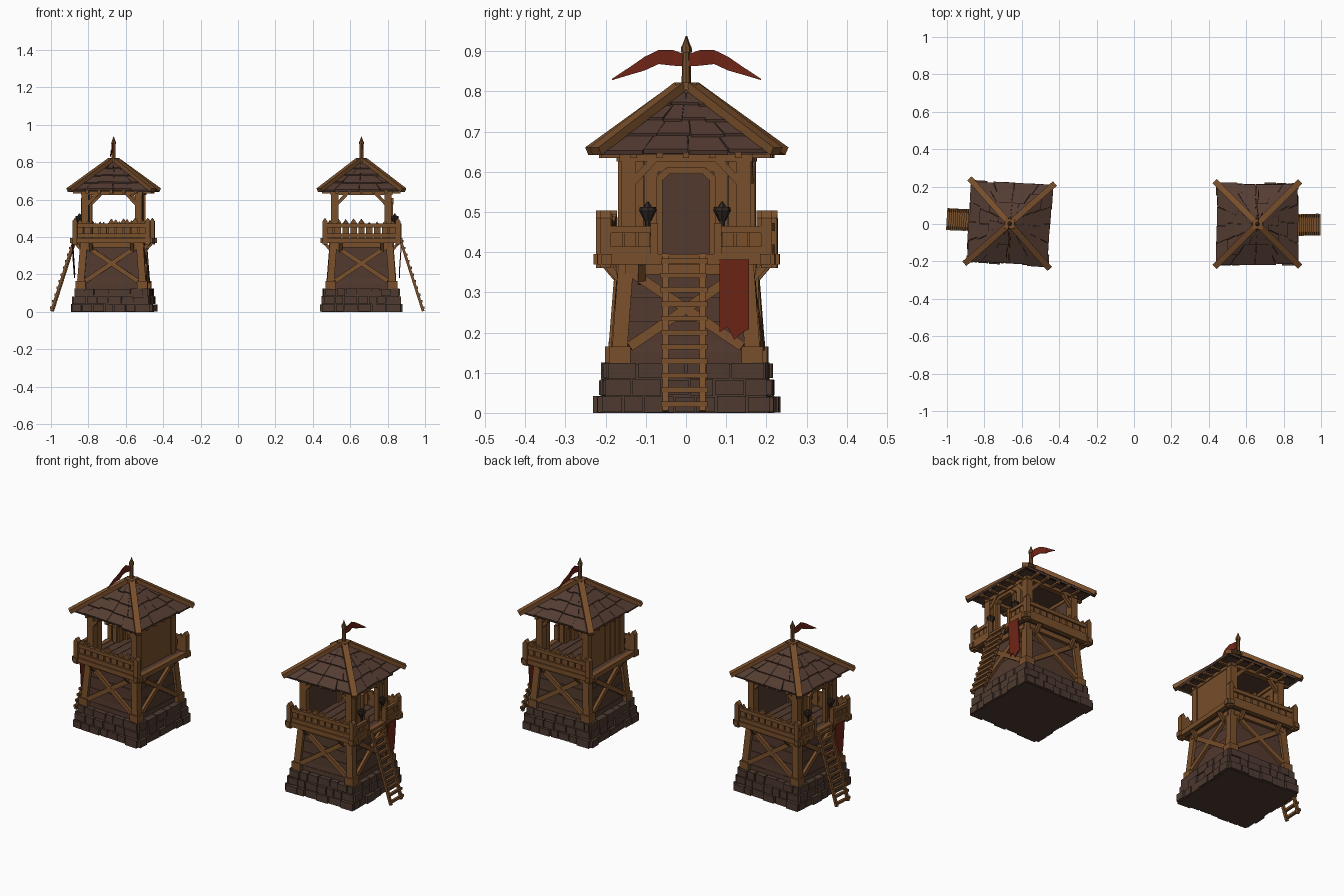
import bpy, bmesh, math, random
from mathutils import Matrix, Vector as V

random.seed(4)
if "Cube" in bpy.data.objects:
    bpy.data.objects.remove(bpy.data.objects["Cube"])


def material(name, rgb):
    m = bpy.data.materials.new(name)
    m.use_nodes = True
    m.diffuse_color = (*rgb, 1)
    bsdf = m.node_tree.nodes["Principled BSDF"]
    bsdf.inputs["Base Color"].default_value = (*rgb, 1)
    bsdf.inputs["Roughness"].default_value = 0.9
    return m


WOOD = material("warm wood", (0.19, 0.078, 0.024))
PLANK = material("dark planks", (0.085, 0.042, 0.027))
ROOF = material("roof boards", (0.09, 0.046, 0.032))
STONE = material("brown stone", (0.075, 0.042, 0.03))
RED = material("red cloth", (0.16, 0.018, 0.008))
IRON = material("dark iron", (0.03, 0.02, 0.016))

# Both towers share their meshes; the left one is turned to face outward
TOWERS = {
    "right": Matrix.Translation((-0.665, 0.002, 0)) @ Matrix.Rotation(math.radians(176.5), 4, "Z"),
    "left": Matrix.Translation((0.66, 0, 0)),
}
SIDES = [Matrix.Rotation(k * math.pi / 2, 4, "Z") for k in range(4)]
SIDE_DOOR, SIDE_BACK, SIDE_INNER, SIDE_FRONT = SIDES
ID = Matrix()


def finish(name, bm, mat):
    bmesh.ops.recalc_face_normals(bm, faces=bm.faces)
    mesh = bpy.data.meshes.new(name)
    bm.to_mesh(mesh)
    bm.free()
    mesh.materials.append(mat)
    for side, place in TOWERS.items():
        ob = bpy.data.objects.new(f"{side}_tower_{name}", mesh)
        ob.matrix_world = place
        bpy.context.collection.objects.link(ob)


def box(bm, c, s, m=ID):
    bmesh.ops.create_cube(bm, size=1, matrix=m @ Matrix.Translation(c) @ Matrix.Diagonal((*s, 1)))


def beam(bm, p, q, n, w, h, m=ID):
    """Bar from p to q, w wide and h thick along the facing direction n."""
    p, q = V(p), V(q)
    d = q - p
    side = d.cross(V(n)).normalized()
    up = side.cross(d).normalized()
    mat = Matrix((side * w, up * h, d)).transposed().to_4x4()
    bmesh.ops.create_cube(bm, size=1, matrix=m @ Matrix.Translation((p + q) / 2) @ mat)


def prism(bm, pts, off, m=ID):
    a = [bm.verts.new(m @ V(p)) for p in pts]
    b = [bm.verts.new(m @ (V(p) + V(off))) for p in pts]
    bm.faces.new(a)
    bm.faces.new(b[::-1])
    for i in range(len(a)):
        j = (i + 1) % len(a)
        bm.faces.new((a[i], a[j], b[j], b[i]))


def cone(bm, r0, r1, z0, z1, at=(0, 0), seg=4):
    k = math.sqrt(2) if seg == 4 else 1
    m = Matrix.Translation((*at, (z0 + z1) / 2)) @ Matrix.Rotation(math.pi / 4, 4, "Z")
    bmesh.ops.create_cone(bm, cap_ends=True, segments=seg, radius1=r0 * k, radius2=r1 * k,
                          depth=z1 - z0, matrix=m)


def picket(bm, x, y, w, z0, z1, m, t=0.012):
    """Upright board with a pointed top."""
    h = w / 2
    prism(bm, [(x, y - h, z0), (x, y + h, z0), (x, y + h, z1 - w * 0.7), (x, y, z1),
               (x, y - h, z1 - w * 0.7)], (t, 0, 0), m)


# Stone base: a core faced with uneven blocks in three courses
bm = bmesh.new()
cone(bm, 0.205, 0.19, 0, 0.122)
for m in SIDES:
    for row in range(3):
        r = 0.21 - 0.007 * row
        y = -r
        while y < r - 0.01:
            w = min(random.uniform(0.045, 0.08), r - y)
            if r - y - w < 0.025:
                w = r - y
            out = random.uniform(0, 0.012)
            box(bm, (r - 0.015 + out / 2, y + w / 2, 0.021 + 0.042 * row),
                (0.03 + out, w - 0.005, 0.039 + random.uniform(-0.003, 0.003)), m)
            y += w
finish("stone_base", bm, STONE)

# Tapered lower walls
bm = bmesh.new()
cone(bm, 0.172, 0.15, 0.12, 0.375)
for m in SIDES:
    for z in (0.137, 0.2, 0.26, 0.32):
        box(bm, (0.165 - (z - 0.137) * 0.08, 0, z), (0.014, 0.29, 0.028 if z < 0.15 else 0.054), m)
finish("lower_walls", bm, PLANK)

# Leaning corner posts, footings, cross braces and platform beams
bm = bmesh.new()
for m in SIDES:
    beam(bm, (0.168, 0.168, 0.12), (0.149, 0.149, 0.375), (1, 0, 0), 0.038, 0.038, m)
    box(bm, (0.165, 0.165, 0.144), (0.054, 0.054, 0.042), m)
    for s in (-1, 1):
        beam(bm, (0.178, s * 0.14, 0.165), (0.163, -s * 0.135, 0.35), (1, 0, 0), 0.024, 0.016, m)
    box(bm, (0.164, 0, 0.357), (0.02, 0.3, 0.026), m)
    box(bm, (0.197, 0, 0.382), (0.026, 0.44, 0.026), m)
    for y in (-0.11, 0.11):
        beam(bm, (0.16, y, 0.325), (0.2, y, 0.372), (1, 0, 0), 0.018, 0.016, m)
finish("timber_frame", bm, WOOD)

# Platform floor
bm = bmesh.new()
for i in range(8):
    box(bm, (-0.175 + i * 0.05, 0, 0.383), (0.047, 0.4, 0.018))
finish("platform_floor", bm, PLANK)

# Railings on the open sides, split beside the door
bm = bmesh.new()
for m in (SIDE_FRONT, SIDE_BACK):
    for z, h in ((0.408, 0.022), (0.462, 0.02)):
        box(bm, (0.198, 0, z), (0.018, 0.40, h), m)
    for i in range(9):
        picket(bm, 0.186, -0.168 + i * 0.042, 0.034, 0.395,
               0.475 + random.uniform(0, 0.028), m)
    for y in (-0.195, 0.195):
        picket(bm, 0.186, y, 0.026, 0.36, 0.503, m, 0.028)
for s in (-1, 1):
    for z, h in ((0.403, 0.022), (0.456, 0.018)):
        box(bm, (0.2, s * 0.137, z), (0.018, 0.13, h))
    for i in range(3):
        box(bm, (0.195, s * (0.105 + i * 0.034), 0.425), (0.014, 0.03, 0.07))
    box(bm, (0.2, s * 0.079, 0.422), (0.026, 0.018, 0.1))
finish("railings", bm, WOOD)

# Upper posts, top plates and knee braces
bm = bmesh.new()
for m in SIDES:
    box(bm, (0.143, 0.143, 0.515), (0.038, 0.038, 0.25), m)
    box(bm, (0.145, 0, 0.638), (0.03, 0.33, 0.024), m)
    for y in (-0.13, -0.065, 0, 0.065, 0.13):
        box(bm, (0.18, y, 0.642), (0.06, 0.016, 0.016), m)
for m in (SIDE_FRONT, SIDE_BACK, SIDE_DOOR):
    for s in (-1, 1):
        beam(bm, (0.15, s * 0.132, 0.575), (0.15, s * 0.078, 0.632), (1, 0, 0), 0.018, 0.018, m)
finish("upper_frame", bm, WOOD)

# Boarded inner wall and the wall around the doorway
bm = bmesh.new()
for i in range(6):
    box(bm, (0.148, -0.1125 + i * 0.045, 0.51), (0.016, 0.043, 0.24), SIDE_INNER)
for s in (-1, 1):
    for i in range(2):
        box(bm, (0.146, s * (0.087 + i * 0.036), 0.51), (0.016, 0.034, 0.24))
    box(bm, (0.158, s * 0.066, 0.485), (0.024, 0.014, 0.2))
    beam(bm, (0.158, s * 0.069, 0.58), (0.158, s * 0.045, 0.603), (1, 0, 0), 0.017, 0.026)
box(bm, (0.146, 0, 0.615), (0.016, 0.14, 0.03))
box(bm, (0.158, 0, 0.602), (0.026, 0.098, 0.016))
finish("upper_walls", bm, WOOD)

# Dark lining inside the boarded wall
bm = bmesh.new()
box(bm, (-0.137, 0, 0.51), (0.006, 0.25, 0.235))
finish("wall_lining", bm, PLANK)

# Hipped roof with overlapping boards
bm = bmesh.new()
EAVE = 0.215


def roof_z(r):
    return 0.645 + (EAVE - r) * 0.77


cone(bm, EAVE - 0.012, 0.005, 0.643, roof_z(0.012))
for m in SIDES:
    for tier in range(4):
        lo = EAVE - 0.05 * tier
        hi = max(lo - 0.058, 0.012)
        cuts = [-1, -0.55 + random.uniform(-0.15, 0.15), random.uniform(-0.12, 0.12),
                0.55 + random.uniform(-0.15, 0.15), 1]
        for a, b in zip(cuts, cuts[1:]):
            r = lo + random.uniform(-0.003, 0.006)
            a, b = a + 0.006, b - 0.006
            z0, z1 = roof_z(r) + 0.012, roof_z(hi) + 0.003
            prism(bm, [(r, a * lo, z0), (r, b * lo, z0), (hi, b * hi, z1), (hi, a * hi, z1)],
                  (-0.004, 0, -0.011), m)
finish("roof", bm, ROOF)

# Hip beams, roof cap and flag pole
bm = bmesh.new()
for m in SIDES:
    beam(bm, (0.225, 0.225, 0.651), (0.015, 0.015, 0.812), (0, 0, 1), 0.032, 0.022, m)
cone(bm, 0.024, 0.024, 0.79, 0.805)
cone(bm, 0.029, 0.026, 0.803, 0.822)
cone(bm, 0.011, 0.009, 0.82, 0.905, seg=8)
cone(bm, 0.013, 0.012, 0.897, 0.912, seg=8)
cone(bm, 0.01, 0.001, 0.912, 0.938, seg=8)
finish("hip_beams_and_pole", bm, WOOD)

# Waving pennant
bm = bmesh.new()
strip = [(0.005, 0.892, 0.862), (0.035, 0.903, 0.864), (0.07, 0.903, 0.868),
         (0.105, 0.886, 0.852), (0.14, 0.862, 0.842), (0.187, 0.831, 0.828)]
wave = [0.006 * math.sin(i * 1.7) for i in range(len(strip))]
for i in range(len(strip) - 1):
    (y0, t0, b0), (y1, t1, b1) = strip[i:i + 2]
    prism(bm, [(wave[i], y0, b0), (wave[i + 1], y1, b1), (wave[i + 1], y1, t1),
               (wave[i], y0, t0)], (0.004, 0, 0))
finish("pennant", bm, RED)

# Hanging banner with a ragged hem
bm = bmesh.new()
prism(bm, [(0.212, 0.083, 0.382), (0.212, 0.157, 0.382), (0.2, 0.157, 0.208), (0.2, 0.14, 0.2),
           (0.2, 0.12, 0.182), (0.2, 0.103, 0.214), (0.2, 0.083, 0.2)], (0.005, 0, 0))
finish("banner", bm, RED)

# Leaning ladder
bm = bmesh.new()
foot, head = V((0.33, 0, 0.004)), V((0.205, 0, 0.395))
for y in (-0.051, 0.041):
    o = V((0, y, 0))
    beam(bm, foot + o, head + o, (1, 0, 0.32), 0.014, 0.014)
for i in range(11):
    p = foot.lerp(head, (i + 0.5) / 11)
    box(bm, (p.x + 0.006, -0.005 + random.uniform(-0.002, 0.002), p.z), (0.014, 0.116, 0.013))
finish("ladder", bm, WOOD)

# Fire bowls beside the door
bm = bmesh.new()
for y in (-0.095, 0.09):
    at = (0.178, y)
    cone(bm, 0.007, 0.007, 0.44, 0.482, at, 6)
    cone(bm, 0.009, 0.021, 0.478, 0.502, at, 8)
    cone(bm, 0.022, 0.02, 0.502, 0.512, at, 8)
    cone(bm, 0.012, 0.002, 0.512, 0.526, at, 6)
finish("fire_bowls", bm, IRON)
